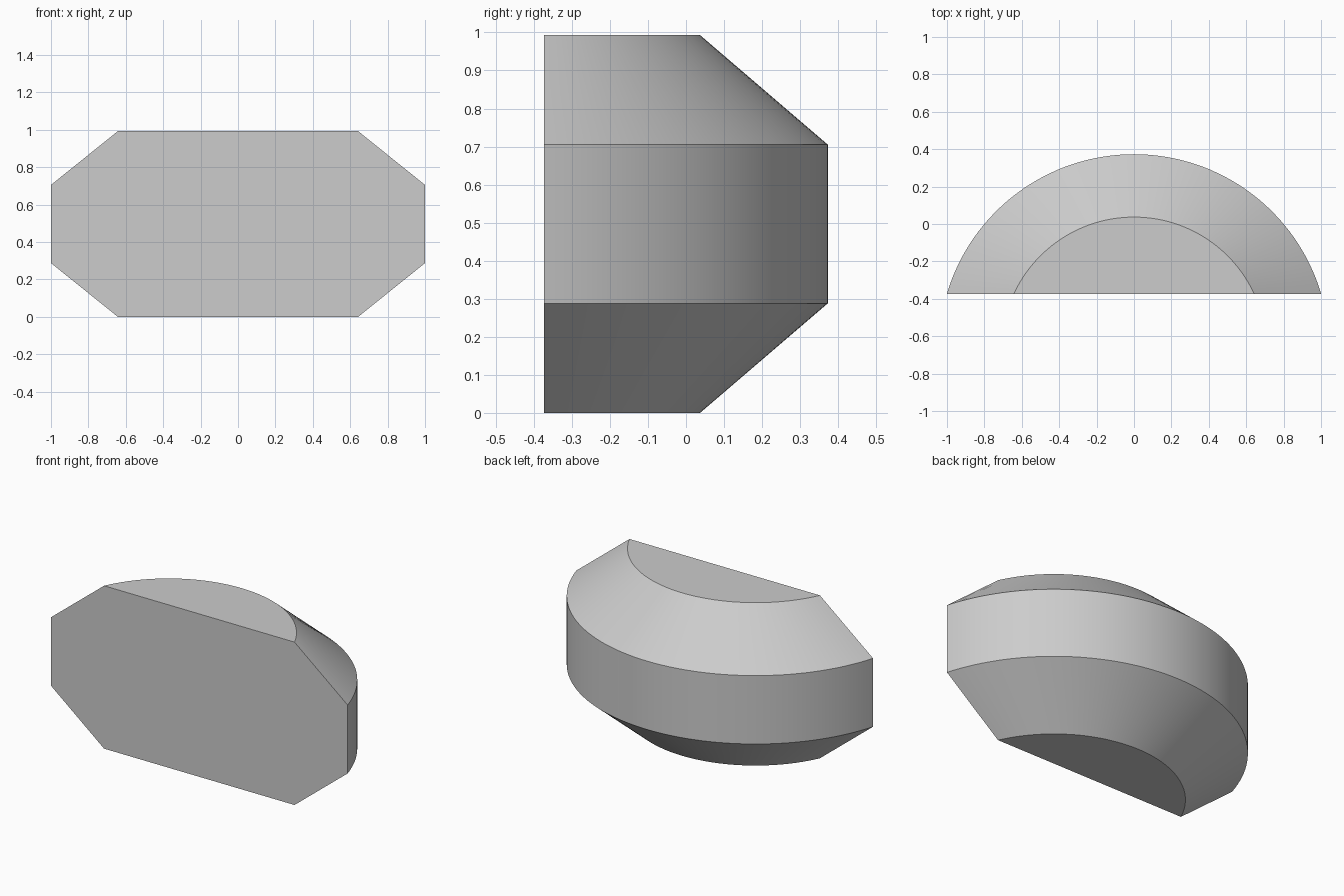
import bpy
import bmesh
import math

cube = bpy.data.objects.get("Cube")
if cube:
    bpy.data.objects.remove(cube, do_unlink=True)

FRONT_Y = -0.373
CENTRE_Y = -0.671
SEGMENTS = 64

# Plain grey material
grey = bpy.data.materials.new("light_grey")
grey.use_nodes = True
colour = (0.604, 0.604, 0.604, 1.0)
grey.diffuse_color = colour
grey.node_tree.nodes["Principled BSDF"].inputs["Base Color"].default_value = colour


def arc_ring(bm, radius, z):
    """Arc from the right end to the left end, stopping at the flat front."""
    start = math.asin((FRONT_Y - CENTRE_Y) / radius)
    sweep = math.pi - 2 * start
    ring = []
    for i in range(SEGMENTS + 1):
        a = start + sweep * i / SEGMENTS
        ring.append(bm.verts.new((radius * math.cos(a),
                                  CENTRE_Y + radius * math.sin(a), z)))
    return ring


# Body: arcs lofted upwards, with a bevel above and below the upright wall
bm = bmesh.new()
profile = [(0.708, 0.0), (1.044, 0.288), (1.044, 0.705), (0.708, 0.993)]
rings = [arc_ring(bm, r, z) for r, z in profile]
for low, high in zip(rings, rings[1:]):
    for i in range(SEGMENTS):
        bm.faces.new((low[i], low[i + 1], high[i + 1], high[i]))

# Flat bottom, top and front
bm.faces.new(rings[0])
bm.faces.new(rings[-1])
bm.faces.new([r[0] for r in rings] + [r[-1] for r in reversed(rings)])
bmesh.ops.recalc_face_normals(bm, faces=bm.faces)

mesh = bpy.data.meshes.new("bevelled_half_round_body")
bm.to_mesh(mesh)
bm.free()
mesh.materials.append(grey)
body = bpy.data.objects.new("bevelled_half_round_body", mesh)
bpy.context.collection.objects.link(body)

# Smooth the curved walls, keep the rims sharp
bpy.ops.object.select_all(action="DESELECT")
body.select_set(True)
bpy.context.view_layer.objects.active = body
bpy.ops.object.shade_smooth_by_angle(angle=math.radians(30))
